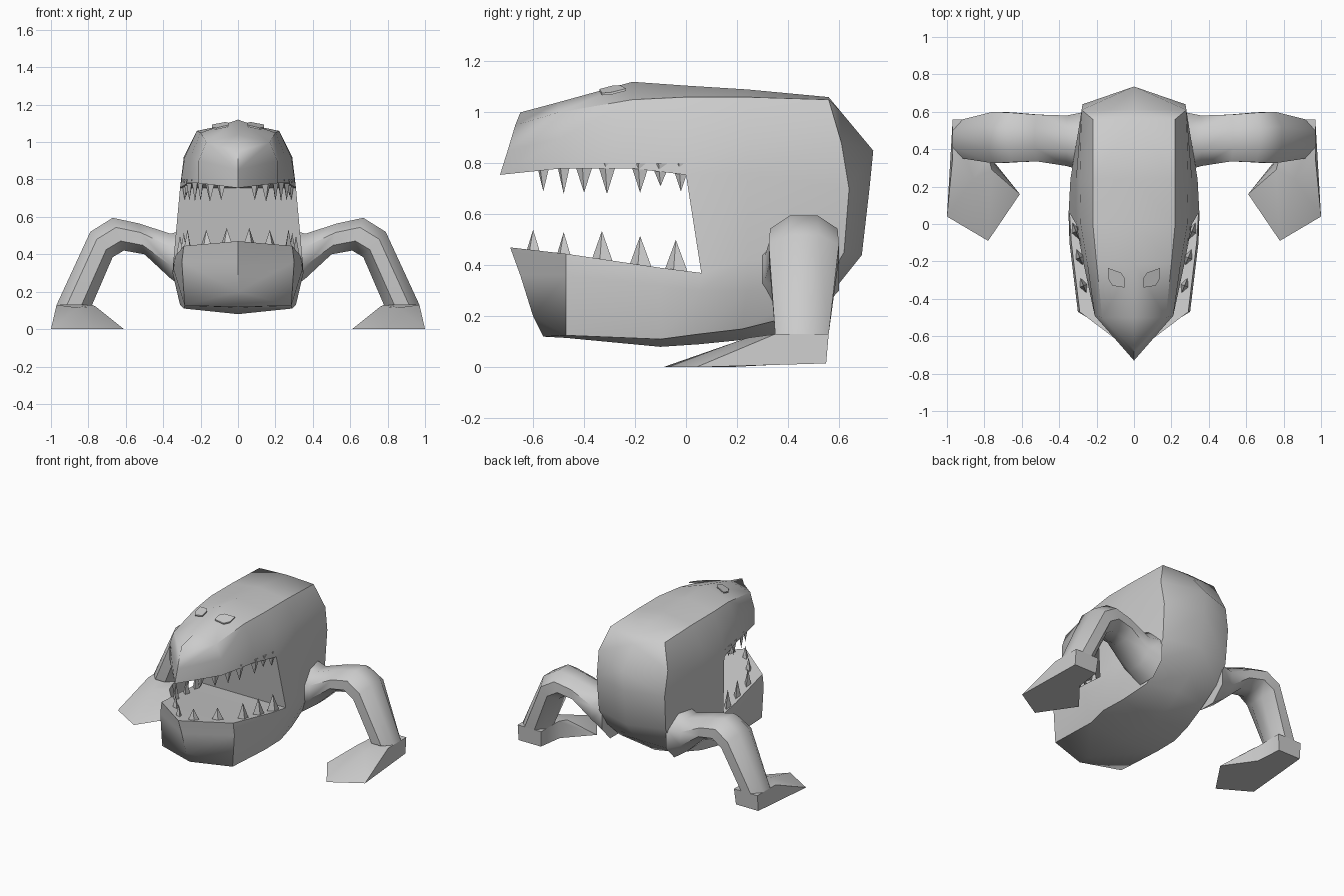
import bpy, bmesh, math
from mathutils import Vector

cube = bpy.data.objects.get("Cube")
if cube:
    bpy.data.objects.remove(cube, do_unlink=True)

grey = bpy.data.materials.new("plain grey")
grey.use_nodes = True
colour = (0.6, 0.6, 0.6, 1)
grey.diffuse_color = colour
grey.node_tree.nodes["Principled BSDF"].inputs["Base Color"].default_value = colour


def finish(bm, name, smooth_angle=None):
    """Turn a bmesh into a named, coloured object."""
    bmesh.ops.recalc_face_normals(bm, faces=bm.faces)
    mesh = bpy.data.meshes.new(name)
    bm.to_mesh(mesh)
    bm.free()
    mesh.materials.append(grey)
    obj = bpy.data.objects.new(name, mesh)
    bpy.context.collection.objects.link(obj)
    if smooth_angle:
        bpy.ops.object.select_all(action="DESELECT")
        obj.select_set(True)
        bpy.context.view_layer.objects.active = obj
        bpy.ops.object.shade_smooth_by_angle(angle=math.radians(smooth_angle))
    return obj


def face(bm, *verts):
    """Add a face, dropping repeated corners on the centre line."""
    unique = list(dict.fromkeys(verts))
    if len(unique) > 2 and not bm.faces.get(unique):
        bm.faces.new(unique)


def loft(bm, rings):
    """Skin a list of equal rings and cap both ends."""
    rows = [[bm.verts.new(p) for p in ring] for ring in rings]
    n = len(rows[0])
    for a, b in zip(rows, rows[1:]):
        for i in range(n):
            j = (i + 1) % n
            face(bm, a[i], a[j], b[j], b[i])
    face(bm, *rows[0])
    face(bm, *reversed(rows[-1]))


# Half sections from back to snout: crown, shoulder, cheek, upper lip
upper = [
    [(0, .56, 1.06), (0, .61, 1.0), (0, .735, .85), (0, .72, .7)],
    [(0, .56, 1.06), (.22, .56, 1.05), (.28, .61, .88), (.275, .64, .7)],
    [(0, .24, 1.09), (.22, .24, 1.06), (.29, .24, .92), (.31, .24, .755)],
    [(0, 0, 1.105), (.22, 0, 1.06), (.285, 0, .92), (.31, 0, .755)],
    [(0, -.21, 1.12), (.2, -.21, 1.05), (.25, -.21, .93), (.27, -.21, .78)],
    [(0, -.5, 1.04), (.17, -.5, 1.0), (.21, -.49, .9), (.21, -.49, .78)],
    [(0, -.65, 1.0), (0, -.67, .95), (0, -.7, .85), (0, -.73, .755)],
]
# Lower lip, jaw side, jaw edge, belly
lower = [
    [(0, .69, .44), (0, .57, .29), (0, .46, .21), (0, .36, .13)],
    [(.27, .62, .45), (.26, .54, .32), (.24, .42, .2), (0, .36, .13)],
    [(.34, .24, .42), (.34, .24, .3), (.28, .22, .15), (0, .2, .105)],
    [(.345, .06, .37), (.35, .05, .3), (.31, .05, .13), (0, .05, .09)],
    [(.335, -.1, .39), (.345, -.1, .32), (.29, -.1, .11), (0, -.1, .08)],
    [(.29, -.47, .445), (.3, -.47, .36), (.285, -.47, .125), (0, -.47, .115)],
    [(0, -.69, .47), (0, -.65, .36), (0, -.6, .2), (0, -.56, .12)],
]

# Body with an open mouth
bm = bmesh.new()
made = {}


def vert(p):
    if p not in made:
        made[p] = bm.verts.new(p)
    return made[p]


LIP, HINGE = 3, 3
left = [[vert(p) for p in u + l] for u, l in zip(upper, lower)]
right = [[vert((-x, y, z)) for x, y, z in u + l] for u, l in zip(upper, lower)]
for side in (left, right):
    for s in range(len(side) - 1):
        a, b = side[s], side[s + 1]
        for i in range(len(a) - 1):
            if not (s >= HINGE and i == LIP):
                face(bm, a[i], a[i + 1], b[i + 1], b[i])
# Mouth roof, floor and back wall
for s in range(HINGE, len(left) - 1):
    for i in (LIP, LIP + 1):
        face(bm, left[s][i], right[s][i], right[s + 1][i], left[s + 1][i])
h, g = left[HINGE], right[HINGE]
face(bm, h[LIP], g[LIP], g[LIP + 1], h[LIP + 1])
finish(bm, "body", 50)

# Teeth: four-sided spikes along both lips (x, y, base height, tip height)
upper_teeth = [(.09, -.56, .69), (.15, -.48, .68), (.2, -.4, .685), (.23, -.31, .68),
               (.26, -.18, .685), (.275, -.1, .71), (.285, -.02, .69)]
lower_teeth = [(.06, -.6, .54), (.17, -.48, .53), (.27, -.33, .535),
               (.29, -.18, .515), (.31, -.04, .5)]


def teeth(name, spots, base_height, width):
    bm = bmesh.new()
    for x, y, tip in spots:
        for m in (1, -1):
            along = Vector((.12, .3, 0)).normalized() * width
            if y < -.4:
                along = Vector((.5, .45, 0)).normalized() * width
            across = Vector((along.y, -along.x, 0)) * .5
            base = Vector((x, y, base_height(y)))
            ring = [base + d for d in (along, across, -along, -across)]
            ring = [bm.verts.new((m * p.x, p.y, p.z)) for p in ring]
            point = bm.verts.new((m * x, y, tip))
            for i in range(4):
                face(bm, ring[i], ring[(i + 1) % 4], point)
            face(bm, *ring)
    finish(bm, name)


teeth("upper_teeth", upper_teeth, lambda y: .8, .04)
teeth("lower_teeth", lower_teeth, lambda y: .37 - .1 * y, .05)

# Eyes: thin almond plates lying on the sloping brow
almond = [(.05, -.34), (.05, -.29), (.07, -.26), (.14, -.235), (.14, -.29), (.115, -.33)]
for name, m in (("left_eye", 1), ("right_eye", -1)):
    bm = bmesh.new()
    heights = [[(m * x, y, 1.185 + .26 * y - .28 * x + t) for x, y in almond]
               for t in (0, .009)]
    loft(bm, heights)
    finish(bm, name)

# Legs: outer point, inner point and front/back reach of each section
leg_sections = [
    ((.26, .54), (.26, .2), .28, .6),
    ((.36, .51), (.36, .27), .31, .58),
    ((.53, .565), (.5, .4), .335, .585),
    ((.67, .595), (.61, .42), .33, .595),
    ((.79, .52), (.67, .385), .325, .6),
    ((.97, .13), (.78, .13), .35, .56),
]
# Foot: sole corners and the matching ankle corners
sole = [(.97, .55, .015), (1, .04, 0), (.78, -.09, 0), (.61, .16, 0), (.77, .36, .01), (.79, .55, .015)]
ankle = [(.97, .56, .13), (.97, .35, .13), (.86, .24, .115), (.76, .29, .12), (.78, .36, .13), (.78, .56, .13)]


def leg_ring(outer, inner, front, back):
    ring = []
    for k in range(8):
        a = math.tau * (k + .5) / 8
        u, v = math.cos(a) / math.cos(math.pi / 8), math.sin(a) / math.cos(math.pi / 8)
        t = (1 + u) / 2
        ring.append((inner[0] + (outer[0] - inner[0]) * t,
                     front + (back - front) * (1 + v) / 2,
                     inner[1] + (outer[1] - inner[1]) * t))
    return ring


for side, m in (("left", 1), ("right", -1)):
    def flip(ring):
        return [(m * x, y, z) for x, y, z in ring]
    bm = bmesh.new()
    loft(bm, [flip(leg_ring(*s)) for s in leg_sections])
    finish(bm, side + "_leg", 50)
    bm = bmesh.new()
    loft(bm, [flip(sole), flip(ankle)])
    finish(bm, side + "_foot", 40)
